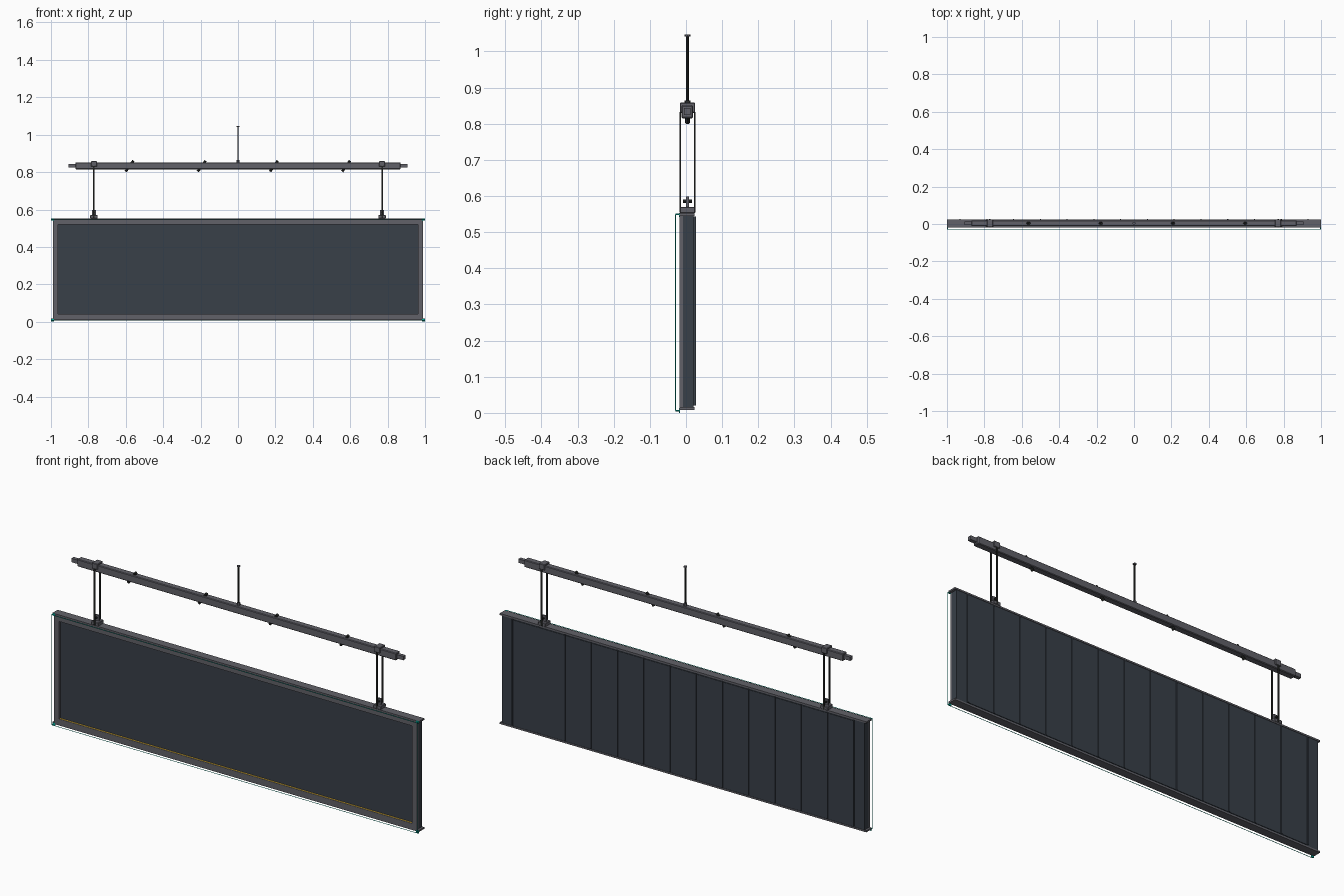
import bpy, bmesh
from mathutils import Vector

if "Cube" in bpy.data.objects:
    bpy.data.objects.remove(bpy.data.objects["Cube"])


def material(name, rgb):
    m = bpy.data.materials.new(name)
    m.diffuse_color = (*rgb, 1)
    m.use_nodes = True
    m.node_tree.nodes["Principled BSDF"].inputs["Base Color"].default_value = m.diffuse_color
    return m


DARK = material("dark_slate", (0.04, 0.05, 0.065))
STEEL = material("steel", (0.12, 0.12, 0.14))
BLACK = material("black_metal", (0.02, 0.022, 0.02))
AMBER = material("amber", (0.8, 0.5, 0.05))
TEAL = material("teal", (0.0, 0.45, 0.35))
CY = 0.004  # depth centre of the hanging hardware


def finish(name, bm, mat):
    me = bpy.data.meshes.new(name)
    bm.to_mesh(me)
    bm.free()
    ob = bpy.data.objects.new(name, me)
    me.materials.append(mat)
    bpy.context.collection.objects.link(ob)
    return ob


def box(name, x, y, z, mat=STEEL, bevel=0):
    """Box from (min, max) ranges."""
    bm = bmesh.new()
    bmesh.ops.create_cube(bm, size=1)
    for v in bm.verts:
        v.co = [r[0] if c < 0 else r[1] for c, r in zip(v.co, (x, y, z))]
    if bevel:
        bmesh.ops.bevel(bm, geom=bm.edges[:], offset=bevel, segments=1, affect='EDGES')
    return finish(name, bm, mat)


def rod(name, a, b, r, mat=STEEL, sides=8):
    """Cylinder between two points."""
    a, b = Vector(a), Vector(b)
    bm = bmesh.new()
    bmesh.ops.create_cone(bm, cap_ends=True, segments=sides, radius1=r, radius2=r,
                          depth=(b - a).length)
    rot = (b - a).to_track_quat('Z', 'Y')
    for v in bm.verts:
        v.co = rot @ v.co + (a + b) / 2
    return finish(name, bm, mat)


# Sign body: core, top and bottom rails, front picture frame
box("sign_panel", (-0.985, 0.985), (-0.009, 0.021), (0.015, 0.546), DARK)
box("top_rail", (-1, 1), (-0.018, 0.023), (0.545, 0.553))
box("bottom_rail", (-1, 1), (-0.018, 0.023), (0.008, 0.016))
box("frame_top", (-0.99, 0.99), (-0.018, -0.008), (0.521, 0.546))
box("frame_bottom", (-0.99, 0.99), (-0.018, -0.008), (0.015, 0.04))
for s, side in ((-1, "left"), (1, "right")):
    xs = sorted((s * 0.963, s * 0.99))
    box(f"frame_{side}", xs, (-0.018, -0.008), (0.04, 0.521))
    xs = sorted((s * 0.984, s * 0.989))
    box(f"end_plate_{side}", xs, (-0.008, 0.021), (0.016, 0.545), DARK)

# Amber light strip on the lower ledge
box("light_strip", (-0.963, 0.963), (-0.0165, -0.0088), (0.0395, 0.0415), AMBER)

# Back cladding with vertical seams
box("back_sheet", (-0.93, 0.93), (0.02, 0.0235), (0.02, 0.54), DARK)
for i in range(14):
    x = -0.93 + i * 0.1431
    box(f"back_seam_{i}", (x - 0.003, x + 0.003), (0.021, 0.027), (0.02, 0.543), DARK)

# Thin tube outline in front of the sign, with corner stand-offs
YW, XW, Z0, Z1, RW = -0.0285, 0.997, 0.006, 0.549, 0.0013
for s, side in ((-1, "left"), (1, "right")):
    rod(f"outline_{side}", (s * XW, YW, Z0), (s * XW, YW, Z1), RW, TEAL, 6)
for z, side in ((Z0, "bottom"), (Z1, "top")):
    rod(f"outline_{side}", (-XW, YW, z), (XW, YW, z), RW, TEAL, 6)
    for s in (-1, 1):
        rod(f"outline_standoff_{side}", (s * XW, YW, z), (s * XW, -0.016, z), 0.002, TEAL, 6)
        box("corner_clip", sorted((s * 0.985, s * 0.999)), (-0.0195, -0.016),
            (0, 0.014) if z == Z0 else (0.542, 0.553), TEAL)

# Support beam with end stubs
box("support_beam", (-0.87, 0.87), (CY - 0.016, CY + 0.016), (0.815, 0.851), STEEL, 0.003)
for s, side in ((-1, "left"), (1, "right")):
    box(f"beam_stub_{side}", sorted((s * 0.865, s * 0.905)), (CY - 0.009, CY + 0.009),
        (0.824, 0.843))

# Slanted pins through the beam
for i in range(4):
    x = -0.58 + i * 0.386
    rod(f"beam_pin_{i}", (x - 0.021, CY, 0.803), (x + 0.021, CY, 0.861), 0.007, BLACK)

# Central mast with collar and cap
rod("mast", (0, CY, 0.85), (0, CY, 1.043), 0.004, BLACK)
rod("mast_collar", (0, CY, 0.849), (0, CY, 0.864), 0.008, STEEL)
rod("mast_cap", (0, CY, 1.041), (0, CY, 1.046), 0.008, STEEL)

# Hangers: saddle over the beam, twin straps, foot bracket with bolt
for s, side in ((-1, "left"), (1, "right")):
    x = s * 0.77
    box(f"saddle_{side}", (x - 0.016, x + 0.016), (CY - 0.021, CY + 0.021), (0.83, 0.858),
        STEEL, 0.002)
    for y in (-0.0165, 0.0245):
        box(f"strap_{side}", (x - 0.004, x + 0.004), (y - 0.002, y + 0.002), (0.555, 0.832), BLACK)
    box(f"foot_{side}", (x - 0.02, x + 0.02), (CY - 0.021, CY + 0.021), (0.552, 0.57), STEEL, 0.002)
    box(f"foot_lug_{side}", (x - 0.011, x + 0.011), (CY - 0.004, CY + 0.004), (0.569, 0.598))
    rod(f"foot_bolt_{side}", (x, CY - 0.012, 0.585), (x, CY + 0.012, 0.585), 0.005, BLACK)
